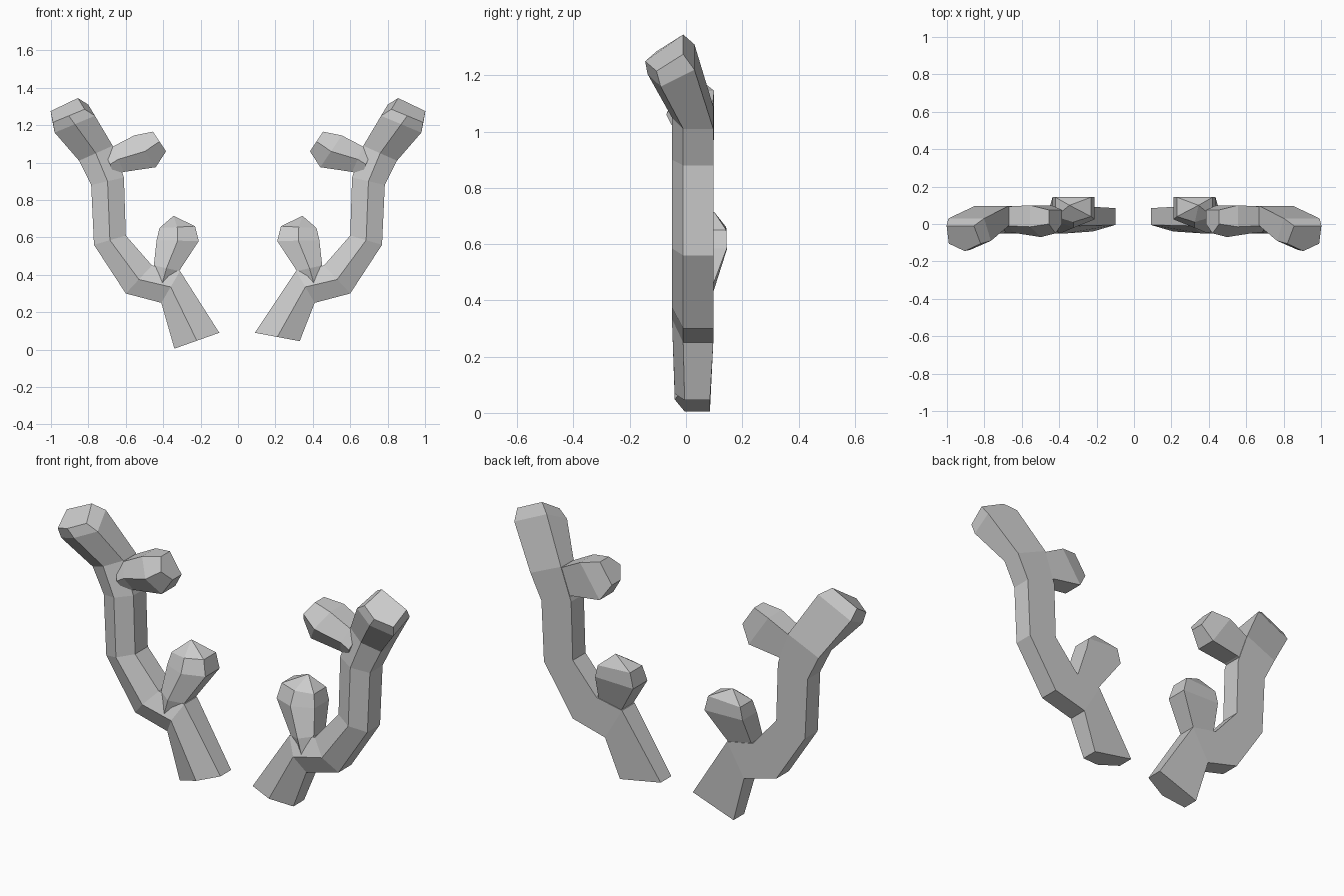
import bpy, bmesh

# Ring: inner x,z, outer x,z, then y of ridge, sides, back; optional back-edge lift
STEM_Y = (-0.05, -0.01, 0.097)
STEM = [
    (0.31, 0.42, 0.41, 0.25, *STEM_Y),
    (0.46, 0.45, 0.60, 0.30, *STEM_Y),
    (0.60, 0.61, 0.77, 0.56, *STEM_Y),
    (0.61, 0.92, 0.785, 0.88, *STEM_Y),
    (0.67, 1.09, 0.85, 1.01, *STEM_Y),
    (0.765, 1.25, 0.98, 1.16, -0.137, -0.09, 0.03, 0.06),
    (0.82, 1.285, 0.99, 1.215, -0.145, -0.105, -0.01, 0.06),
]
UPPER_TINE = [
    (0.71, 1.05, 0.66, 0.93, -0.045, -0.01, 0.092),
    (0.67, 1.085, 0.61, 0.95, -0.048, -0.01, 0.094),
    (0.555, 1.145, 0.44, 0.975, -0.07, -0.015, 0.10),
    (0.455, 1.165, 0.385, 1.06, -0.05, 0.0, 0.075),
]
LOWER_TINE = [
    (0.36, 0.34, 0.45, 0.37, -0.045, -0.005, 0.092),
    (0.315, 0.42, 0.45, 0.45, -0.045, -0.005, 0.094),
    (0.21, 0.58, 0.435, 0.585, -0.02, 0.025, 0.145),
    (0.23, 0.66, 0.42, 0.65, 0.01, 0.04, 0.143),
]
LOWER_TIP = (0.345, 0.10, 0.715)


def sweep(bm, rings, side, tip=None):
    """Skin five-sided rings: two sides, two back corners, one front ridge."""
    loops = []
    for ax, az, bx, bz, yr, ys, yb, *lift in rings:
        h = lift[0] if lift else 0
        pts = [(ax, ys, az), ((ax + bx) / 2, yr, (az + bz) / 2), (bx, ys, bz),
               (bx + h * 0.2, yb, bz + h), (ax + h * 0.6, yb, az + h)]
        loops.append([bm.verts.new((side * x, y, z)) for x, y, z in pts])
    for lo, hi in zip(loops, loops[1:]):
        for i in range(5):
            j = (i + 1) % 5
            bm.faces.new((lo[i], lo[j], hi[j], hi[i]))
    bm.faces.new(loops[0])
    if tip:
        v = bm.verts.new((side * tip[0], tip[1], tip[2]))
        for i in range(5):
            bm.faces.new((loops[-1][i], loops[-1][(i + 1) % 5], v))
    else:
        bm.faces.new(loops[-1])


def antler(name, side, base):
    bm = bmesh.new()
    sweep(bm, [base] + STEM, side)
    sweep(bm, UPPER_TINE, side)
    sweep(bm, LOWER_TINE, side, LOWER_TIP)
    bmesh.ops.recalc_face_normals(bm, faces=bm.faces)
    mesh = bpy.data.meshes.new(name)
    bm.to_mesh(mesh)
    bm.free()
    bpy.context.collection.objects.link(bpy.data.objects.new(name, mesh))


# The pair differs only in the angle of the cut base
antler("right_antler", 1, (0.09, 0.09, 0.33, 0.045, -0.04, -0.005, 0.085))
antler("left_antler", -1, (0.10, 0.09, 0.34, 0.005, -0.04, -0.005, 0.085))
